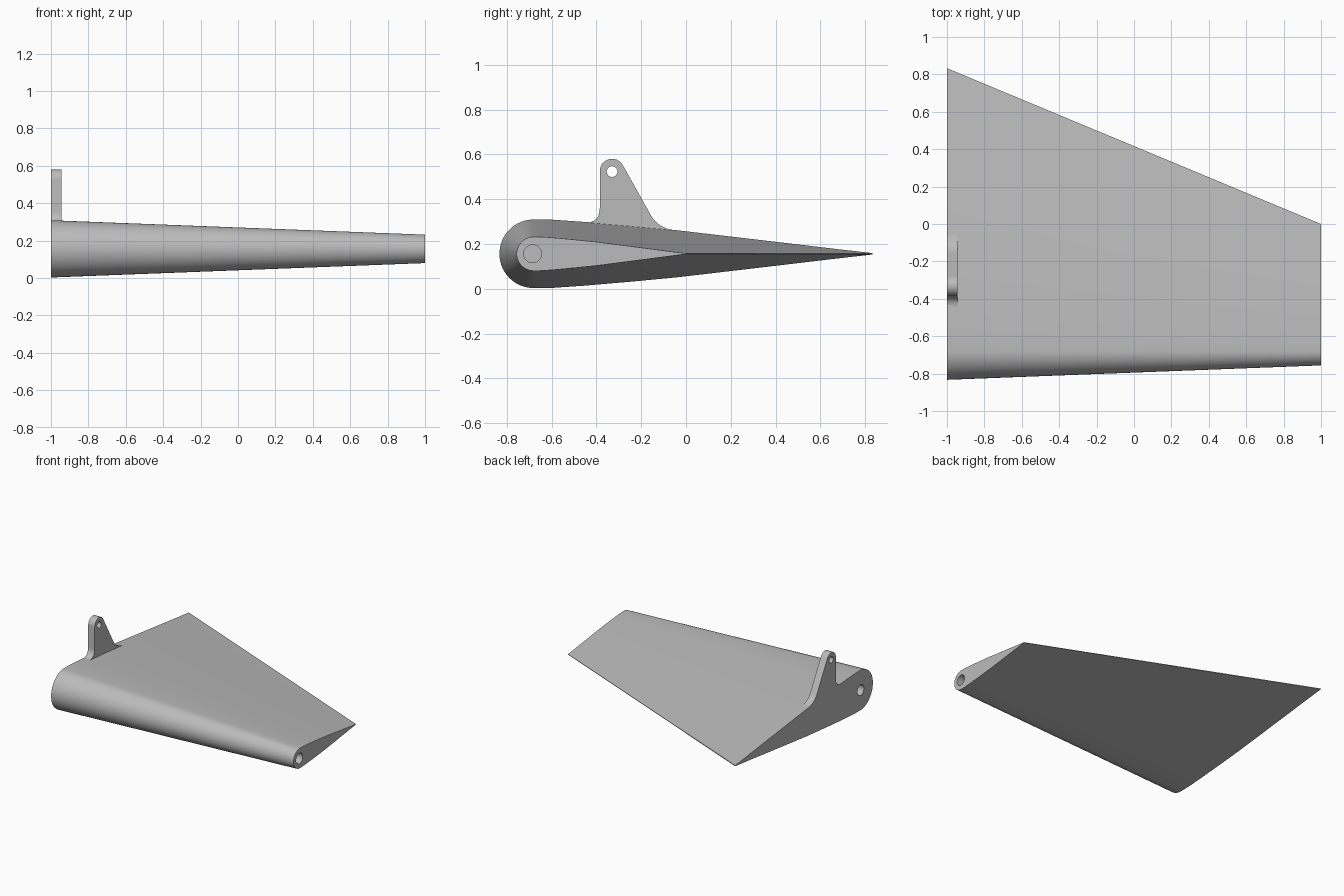
import bpy, bmesh, math
from mathutils import Matrix, Vector

cube = bpy.data.objects.get("Cube")
if cube:
    bpy.data.objects.remove(cube, do_unlink=True)

grey = bpy.data.materials.new("light_grey")
grey.use_nodes = True
grey.diffuse_color = (0.5, 0.5, 0.5, 1)
grey.node_tree.nodes["Principled BSDF"].inputs["Base Color"].default_value = (0.5, 0.5, 0.5, 1)

MID_Z = 0.156
HINGE_Y = -0.68


def loft(name, ring_a, ring_b):
    """Closed solid between two matching outlines."""
    bm = bmesh.new()
    a = [bm.verts.new(p) for p in ring_a]
    b = [bm.verts.new(p) for p in ring_b]
    n = len(a)
    bm.faces.new(a)
    bm.faces.new(b[::-1])
    for i in range(n):
        j = (i + 1) % n
        bm.faces.new((a[i], b[i], b[j], a[j]))
    bmesh.ops.recalc_face_normals(bm, faces=bm.faces)
    mesh = bpy.data.meshes.new(name)
    bm.to_mesh(mesh)
    bm.free()
    mesh.materials.append(grey)
    obj = bpy.data.objects.new(name, mesh)
    bpy.context.collection.objects.link(obj)
    return obj


def arc(cy, cz, r, start, end, steps):
    angles = [math.radians(start + (end - start) * i / steps) for i in range(steps + 1)]
    return [(cy + r * math.cos(t), cz + r * math.sin(t)) for t in angles]


def bezier(p, c, q, steps=8):
    p, c, q = Vector(p), Vector(c), Vector(q)
    ts = [i / steps for i in range(steps + 1)]
    return [tuple(p * (1 - t) ** 2 + c * 2 * t * (1 - t) + q * t * t) for t in ts]


def at_x(x, points):
    return [(x, y, z) for y, z in points]


def drill(target, x0, x1, y, z, r):
    """Cut a round hole along x."""
    circle = arc(y, z, r, 0, 360, 32)[:-1]
    cutter = loft("hole_cutter", at_x(x0, circle), at_x(x1, circle))
    cutter.hide_render = True
    mod = target.modifiers.new("hole", 'BOOLEAN')
    mod.operation = 'DIFFERENCE'
    mod.solver = 'EXACT'
    mod.object = cutter
    bpy.context.view_layer.objects.active = target
    bpy.ops.object.modifier_apply(modifier=mod.name)
    bpy.data.objects.remove(cutter, do_unlink=True)


def smooth(obj):
    bpy.ops.object.select_all(action='DESELECT')
    obj.select_set(True)
    bpy.context.view_layer.objects.active = obj
    bpy.ops.object.shade_smooth_by_angle(angle=math.radians(30))


# Tapered fin: round nose around the hinge, thinning to the trailing edge
THICKNESS = [(0.055, 0.995), (0.15, 0.93), (0.28, 0.82), (0.42, 0.69),
             (0.58, 0.505), (0.74, 0.32), (0.88, 0.155), (1, 0.02)]


def section(radius, tail_y):
    nose = arc(HINGE_Y, MID_Z, radius, 270, 90, 32)
    top = [(HINGE_Y + u * (tail_y - HINGE_Y), MID_Z + h * radius) for u, h in THICKNESS]
    bottom = [(y, 2 * MID_Z - z) for y, z in reversed(top)]
    return nose + top + bottom


fin = loft("fin", at_x(-1, section(0.153, 0.833)), at_x(1, section(0.076, 0.0)))

# Blind hinge sockets in both ends
drill(fin, -1.1, -0.8, HINGE_Y - 0.005, MID_Z, 0.04)
drill(fin, 0.8, 1.1, HINGE_Y - 0.005, MID_Z, 0.04)
smooth(fin)

# Control horn: rounded lug with flared foot
outline = (bezier((-0.45, 0.295), (-0.385, 0.295), (-0.385, 0.36))
           + arc(-0.33, 0.525, 0.055, 180, 30, 16)
           + bezier((-0.155, 0.325), (-0.125, 0.272), (-0.05, 0.26))
           + [(-0.05, 0.25), (-0.25, 0.268), (-0.45, 0.284)])
horn = loft("control_horn", at_x(-1, outline), at_x(-0.945, outline))
drill(horn, -1.1, -0.85, -0.33, 0.523, 0.024)
smooth(horn)
